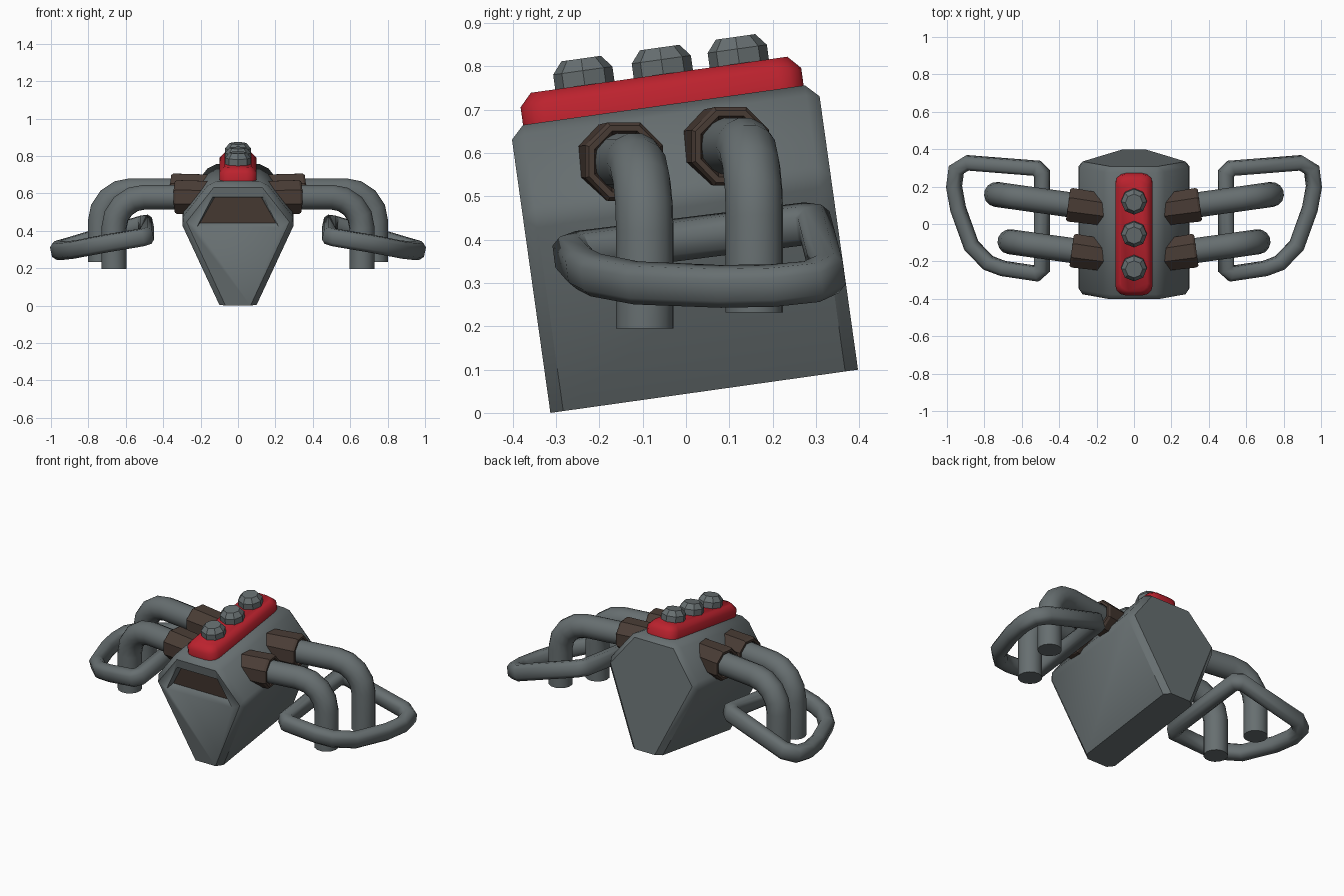
import bpy, bmesh, math
from mathutils import Vector

if "Cube" in bpy.data.objects:
    bpy.data.objects.remove(bpy.data.objects["Cube"])


def material(name, rgb):
    m = bpy.data.materials.new(name)
    m.diffuse_color = (*rgb, 1)
    m.use_nodes = True
    m.node_tree.nodes["Principled BSDF"].inputs["Base Color"].default_value = m.diffuse_color
    return m


GREY = material("steel grey", (0.135, 0.158, 0.163))
RED = material("cover red", (0.50, 0.016, 0.027))
BROWN = material("dark brown", (0.068, 0.046, 0.036))
TILT = math.radians(8)


def tilted(x, v, w):
    """Tilted block frame: v runs back along the block, w up through it."""
    c, s = math.cos(TILT), math.sin(TILT)
    return Vector((x, -0.313 + c * v - s * w, s * v + c * w))


def loft(name, rings, mat, closed=False, mirror=False, bevel=None, smooth=35):
    """Skin a list of equal point rings; cap the ends unless closed."""
    bm = bmesh.new()
    vr = [[bm.verts.new(p) for p in r] for r in rings]
    n = len(vr[0])
    for i in range(len(vr) if closed else len(vr) - 1):
        a, b = vr[i], vr[(i + 1) % len(vr)]
        for j in range(n):
            k = (j + 1) % n
            bm.faces.new((a[j], a[k], b[k], b[j]))
    if not closed:
        bm.faces.new(vr[0])
        bm.faces.new(vr[-1])
    if bevel:
        width, rule = bevel
        bmesh.ops.bevel(bm, geom=[e for e in bm.edges if rule(e)], offset=width,
                        segments=1, affect='EDGES', profile=0.5)
    bmesh.ops.recalc_face_normals(bm, faces=bm.faces[:])
    me = bpy.data.meshes.new(name)
    bm.to_mesh(me)
    bm.free()
    me.materials.append(mat)
    for p in me.polygons:
        p.use_smooth = True
    me.set_sharp_from_angle(angle=math.radians(smooth))
    ob = bpy.data.objects.new(name, me)
    bpy.context.collection.objects.link(ob)
    if mirror:
        ob.modifiers.new("mirror", 'MIRROR').use_mirror_merge = False
    return ob


def sweep(name, path, normal, section, closed=False, **kw):
    """Carry a section along a path with mitred corners."""
    path = [Vector(p) for p in path]
    normal = Vector(normal).normalized()
    rings, n = [], len(path)
    for i, p in enumerate(path):
        before = p - path[i - 1] if closed or i else path[1] - p
        after = path[(i + 1) % n] - p if closed or i < n - 1 else before
        before, after = before.normalized(), after.normalized()
        t = (before + after).normalized()
        side = normal.cross(t).normalized() / max(t.dot(after), 0.5)
        rings.append([p + normal * a + side * b for a, b in section])
    return loft(name, rings, GREY, closed=closed, mirror=True, **kw)


def circle(r, n, phase=0.0):
    return [(r * math.cos(math.tau * (i + phase) / n),
             r * math.sin(math.tau * (i + phase) / n)) for i in range(n)]


# Main engine block
profile = [(-0.10, 0), (0.10, 0), (0.31, 0.455), (0.145, 0.667),
           (-0.145, 0.667), (-0.31, 0.455)]
block = loft("engine_block", [[tilted(x, v, w) for x, w in profile] for v in (0, 0.717)],
             GREY, bevel=(0.03, lambda e: max(q.co.z for q in e.verts) > 0.15))


# Front intake: tapered recess with a dark plate at its bottom
def trapezoid(v, xb, wb, xt, wt):
    return [tilted(x, v, w) for x, w in ((-xb, wb), (xb, wb), (xt, wt), (-xt, wt))]


cutter = loft("intake_cutter", [trapezoid(-0.01, 0.225, 0.418, 0.137, 0.587),
                                trapezoid(0.05, 0.20, 0.442, 0.125, 0.575)], GREY)
cutter.hide_render = True
cutter.hide_viewport = False
cutter.display_type = 'WIRE'
cut = block.modifiers.new("intake", 'BOOLEAN')
cut.operation = 'DIFFERENCE'
cut.solver = 'EXACT'
cut.object = cutter
loft("intake_plate", [trapezoid(v, 0.204, 0.439, 0.126, 0.577) for v in (0.043, 0.051)], BROWN)


# Red cover with rounded corners and chamfered top
def cover_ring(w, inset):
    hx, hv, r = 0.1 - inset, 0.327 - inset, 0.055 - inset * 0.5
    ring = []
    for k, (sx, sv) in enumerate(((1, 1), (-1, 1), (-1, -1), (1, -1))):
        for j in range(4):
            a = math.pi / 2 * (k + j / 3)
            ring.append(tilted(sx * (hx - r) + r * math.cos(a),
                               0.357 + sv * (hv - r) + r * math.sin(a), w))
    return ring


loft("red_cover", [cover_ring(0.65, 0), cover_ring(0.708, 0), cover_ring(0.738, 0.028)], RED, smooth=50)

# Three bolts on the cover
for i, v in enumerate((0.184, 0.367, 0.544)):
    loft(f"cover_bolt_{i + 1}",
         [[tilted(x, v + y, w) for x, y in circle(r, 8)]
          for r, w in ((0.069, 0.72), (0.069, 0.772), (0.046, 0.80))], GREY, smooth=30)

# Exhaust pipes with collars, mirrored to both sides
for label, ex, ey, z, foot in (("front", 0.663, -0.095, 0.58, 0.195),
                               ("rear", 0.735, 0.158, 0.615, 0.232)):
    slope, bend = math.tan(TILT), 0.165
    flat = [(0.18, z)] + [(ex - bend + bend * math.sin(a), z - bend + bend * math.cos(a))
                          for a in (math.pi / 2 * i / 4 for i in range(5))] + [(ex, foot)]
    sweep(f"{label}_exhaust_pipe", [(x, ey + slope * (x - ex), h) for x, h in flat],
          (-slope, 1, 0), circle(0.067, 14))
    end = 0.333 if label == "front" else 0.352
    axis = Vector((1, slope, 0)).normalized()
    across = Vector((-axis.y, axis.x, 0))
    rings = []
    for x, r in ((0.14, 0.092), (end - 0.012, 0.098), (end, 0.09), (end, 0.076), (end - 0.03, 0.066)):
        c = Vector((x, ey + slope * (x - ex), z))
        rings.append([c + across * a + Vector((0, 0, b)) for a, b in circle(r, 8, 0.5)])
    loft(f"{label}_pipe_collar", rings, BROWN, mirror=True, smooth=30)

# Side handle loops
handle_path = [(0.52, -0.265, 0.363), (0.70, -0.238, 0.333), (0.78, -0.208, 0.318),
               (0.87, -0.115, 0.30), (0.94, 0.08, 0.292), (0.962, 0.20, 0.294),
               (0.95, 0.29, 0.303), (0.89, 0.327, 0.32), (0.52, 0.298, 0.432),
               (0.492, 0.27, 0.436), (0.492, -0.24, 0.372)]
bar = [(a, b) for a, b in ((0.046, 0.020), (0.026, 0.038), (-0.026, 0.038), (-0.046, 0.020),
                           (-0.046, -0.020), (-0.026, -0.038), (0.026, -0.038), (0.046, -0.020))]
sweep("side_handle", handle_path, (0.22, -0.13, 1), bar, closed=True, smooth=50)
